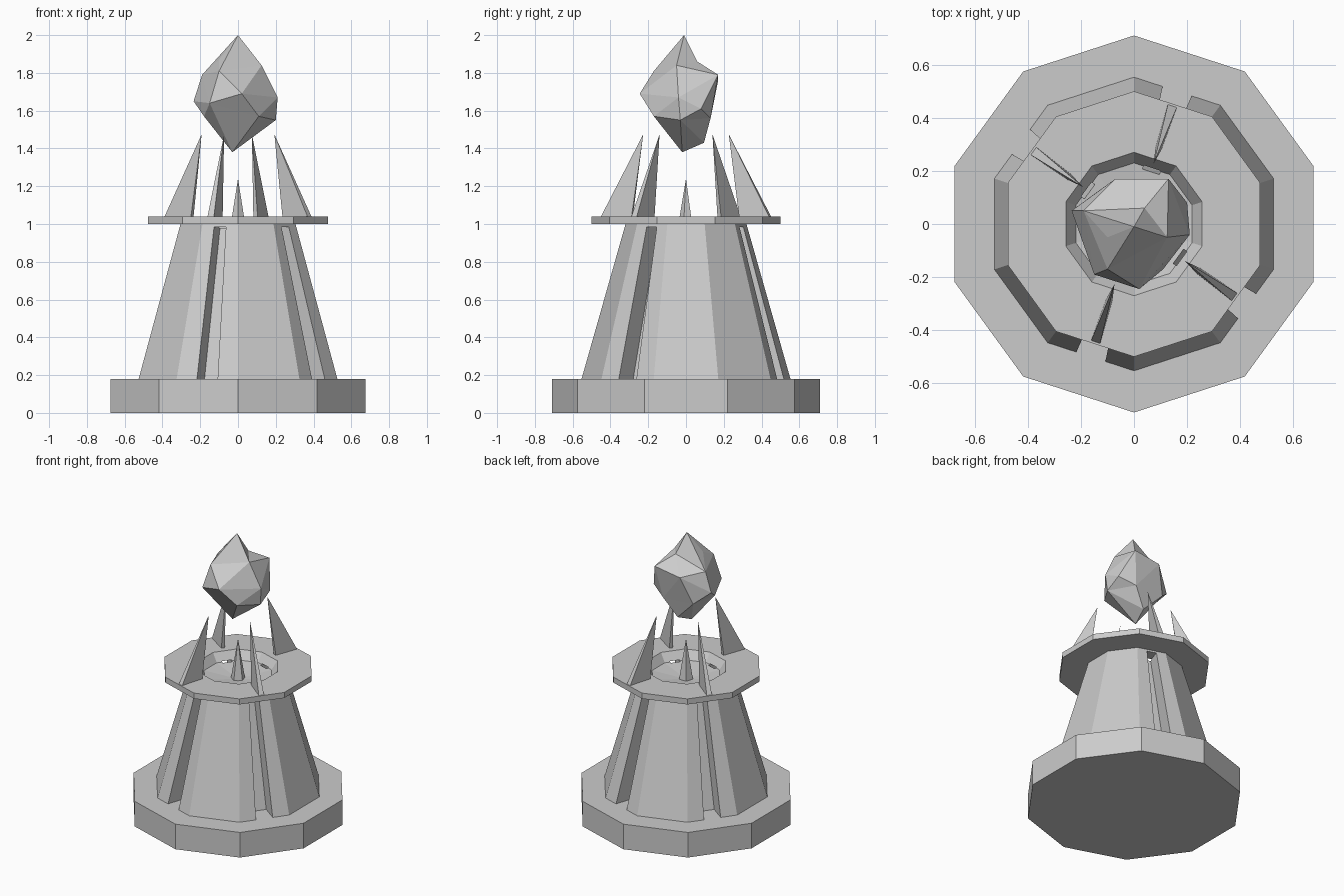
import bpy, bmesh, math
from mathutils import Vector, Matrix

if "Cube" in bpy.data.objects:
    bpy.data.objects.remove(bpy.data.objects["Cube"])


def make(name, verts, faces):
    me = bpy.data.meshes.new(name)
    me.from_pydata(verts, [], faces)
    bm = bmesh.new()
    bm.from_mesh(me)
    bmesh.ops.recalc_face_normals(bm, faces=bm.faces)
    bm.to_mesh(me)
    bm.free()
    ob = bpy.data.objects.new(name, me)
    bpy.context.collection.objects.link(ob)
    return ob


def lathe(name, profile, sides=10, start=90):
    """Revolve (radius, z) points into flat sides; radius 0 makes one pole."""
    verts, faces, rings = [], [], []
    for r, z in profile:
        n = 1 if r == 0 else sides
        rings.append([len(verts) + i for i in range(n)])
        for i in range(n):
            a = math.radians(start) + math.tau * i / sides
            verts.append((r * math.cos(a), r * math.sin(a), z))
    for a, b in zip(rings, rings[1:]):
        for i in range(sides):
            j = (i + 1) % sides
            f = [a[i % len(a)], a[j % len(a)], b[j % len(b)], b[i % len(b)]]
            faces.append(list(dict.fromkeys(f)))
    return make(name, verts, faces)


# Base slab
lathe("base", [(0, 0), (0.71, 0), (0.71, 0.18), (0, 0.18)])

# Tapered tower with top plate and sunken bowl
tower = lathe("tower", [(0, 0.18), (0.553, 0.18), (0.32, 1.0), (0.5, 1.0),
                        (0.5, 1.04), (0.27, 1.04), (0.23, 0.98), (0, 0.95)])

BOX = [(0, 1, 2, 3), (4, 5, 6, 7), (0, 1, 5, 4), (1, 2, 6, 5), (2, 3, 7, 6), (3, 0, 4, 7)]
for i, deg in enumerate((72, 144, 252, 324)):
    turn = Matrix.Rotation(math.radians(deg), 4, 'Z')

    # Tapering groove down the tower face
    pts = []
    for z, r0, r1, w in ((0.1, 0.415, 0.8, 0.06), (0.985, 0.205, 0.45, 0.033)):
        pts += [(r0, -w, z), (r1, -w, z), (r1, w, z), (r0, w, z)]
    cutter = make(f"groove_cutter_{i}", [turn @ Vector(p) for p in pts], BOX)
    cutter.hide_render = True
    cutter.hide_set(True)
    mod = tower.modifiers.new("groove", 'BOOLEAN')
    mod.operation = 'DIFFERENCE'
    mod.solver = 'EXACT'
    mod.object = cutter

    # Blade leaning in towards the crystal
    pts = [(0.30, -0.012, 1.035), (0.47, -0.018, 1.035), (0.47, 0.018, 1.035),
           (0.30, 0.012, 1.035), (0.238, 0, 1.475)]
    make(f"blade_{i}", [turn @ Vector(p) for p in pts],
         [(0, 1, 2, 3), (0, 1, 4), (1, 2, 4), (2, 3, 4), (3, 0, 4)])

# Small spike in the bowl
lathe("centre_spike", [(0, 0.94), (0.05, 0.94), (0, 1.24)], sides=5, start=270)

# Floating crystal: hull of directions gives the facets, then points move to true positions
points = [Vector(p) for p in (
    (0, -0.01, 2.0), (-0.03, -0.02, 1.38),
    (-0.19, 0.05, 1.79), (-0.10, -0.05, 1.87), (0.125, -0.05, 1.84),
    (0.13, 0.17, 1.79), (0.04, 0.06, 1.86), (-0.07, 0.17, 1.76), (-0.10, -0.17, 1.81),
    (0.02, -0.245, 1.69), (-0.15, -0.19, 1.64), (-0.235, 0.05, 1.65),
    (0.21, -0.04, 1.67), (0.20, 0.08, 1.61), (0.20, -0.03, 1.55),
    (0.0, 0.095, 1.43), (-0.14, 0.12, 1.57), (-0.18, -0.07, 1.57),
    (0.11, -0.17, 1.57), (0.09, 0.13, 1.56))]
centre = Vector((0, -0.02, 1.68))
bm = bmesh.new()
home = {bm.verts.new((p - centre).normalized()): p for p in points}
bmesh.ops.convex_hull(bm, input=bm.verts[:])
for v, p in home.items():
    v.co = p
bmesh.ops.recalc_face_normals(bm, faces=bm.faces)
me = bpy.data.meshes.new("crystal")
bm.to_mesh(me)
bm.free()
bpy.context.collection.objects.link(bpy.data.objects.new("crystal", me))
